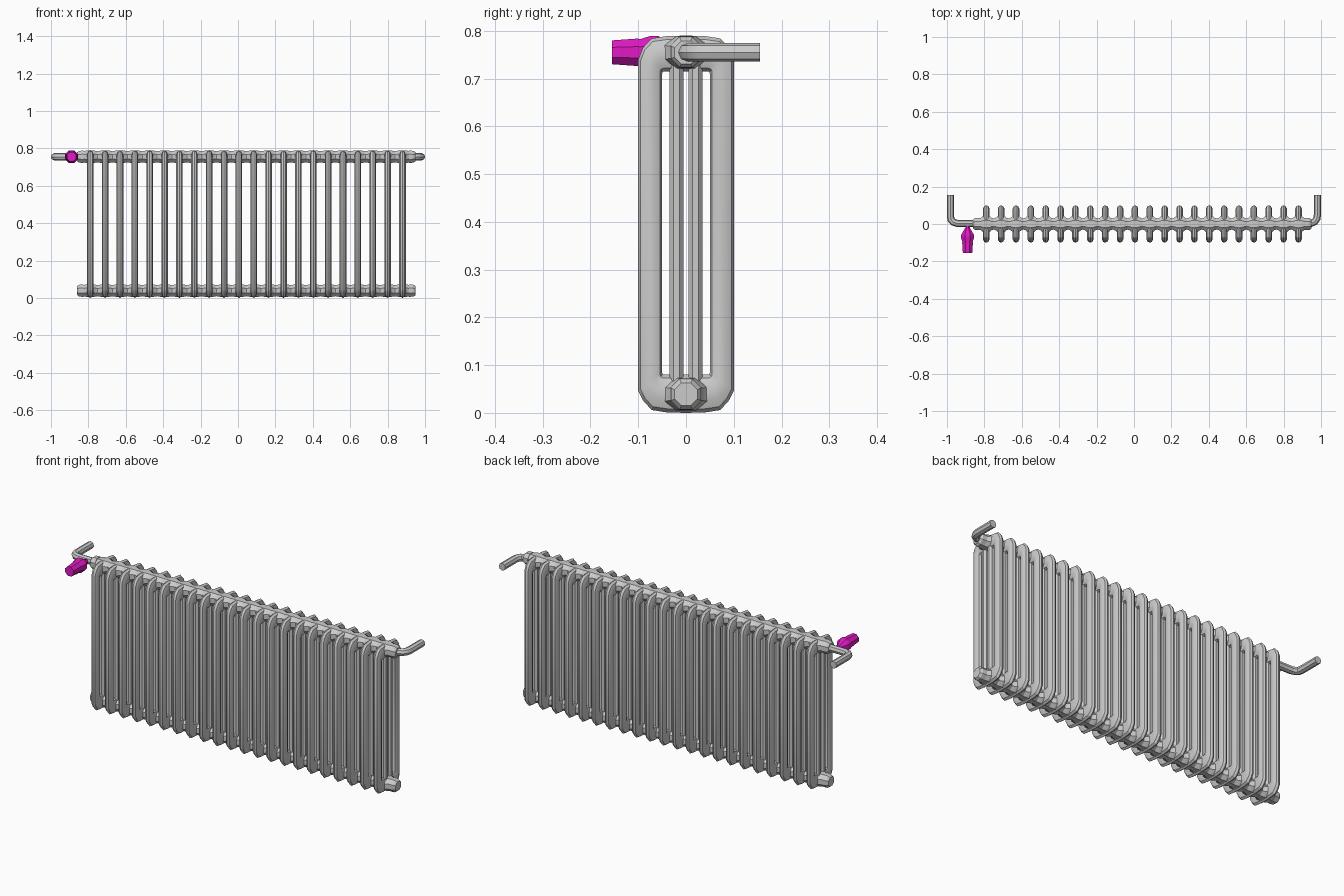
import bpy, bmesh, math
from mathutils import Vector

if "Cube" in bpy.data.objects:
    bpy.data.objects.remove(bpy.data.objects["Cube"])

COUNT, STEP, X0 = 22, 0.0795, -0.79
TOP, BOT = 0.755, 0.039


def skin(name, rings, closed=False):
    """Skin a list of equal-length point rings into a mesh object."""
    bm = bmesh.new()
    vs = [[bm.verts.new(p) for p in r] for r in rings]
    n = len(vs[0])
    pairs = list(zip(vs, vs[1:])) + ([(vs[-1], vs[0])] if closed else [])
    for a, b in pairs:
        for i in range(n):
            j = (i + 1) % n
            bm.faces.new((a[i], a[j], b[j], b[i]))
    if not closed:
        bm.faces.new(vs[0])
        bm.faces.new(vs[-1])
    bmesh.ops.remove_doubles(bm, verts=bm.verts, dist=1e-5)
    bmesh.ops.recalc_face_normals(bm, faces=bm.faces)
    me = bpy.data.meshes.new(name)
    bm.to_mesh(me)
    bm.free()
    ob = bpy.data.objects.new(name, me)
    bpy.context.collection.objects.link(ob)
    return smooth(ob)


def smooth(ob):
    bpy.ops.object.select_all(action='DESELECT')
    bpy.context.view_layer.objects.active = ob
    ob.select_set(True)
    bpy.ops.object.shade_smooth_by_angle(angle=math.radians(30))
    return ob


def turned(name, centre, axis, profile, sides=8):
    """Turn (distance, radius_a, radius_b) rows about the x or y axis."""
    rings = []
    for d, ra, rb in profile:
        ring = []
        for i in range(sides):
            t = 2 * math.pi * (i + 0.5) / sides
            a, b = ra * math.cos(t), rb * math.sin(t)
            off = {'x': (d, a, b), 'y': (a, d, b), 'z': (a, b, d)}[axis]
            ring.append(Vector(centre) + Vector(off))
        rings.append(ring)
    return skin(name, rings)


def repeat(ob):
    m = ob.modifiers.new("sections", 'ARRAY')
    m.count = COUNT
    m.use_relative_offset = False
    m.use_constant_offset = True
    m.constant_offset_displace = (STEP, 0, 0)


# section frame: oval tube between an outer and an inner outline
half = [((0, 0.79), (0, 0.715)), ((0.04, 0.789), (0.03, 0.715)),
        ((0.072, 0.784), (0.046, 0.715)), ((0.09, 0.765), (0.049, 0.714)),
        ((0.1, 0.74), (0.05, 0.71)), ((0.1, 0.046), (0.05, 0.085)),
        ((0.09, 0.026), (0.049, 0.081)), ((0.072, 0.006), (0.046, 0.08)),
        ((0.04, 0.001), (0.03, 0.08)), ((0, 0), (0, 0.08))]
loop = half + [((-o[0], o[1]), (-i[0], i[1])) for o, i in half[-2:0:-1]]
rings = []
for o, i in loop:
    ring = []
    for k in range(10):
        a = 2 * math.pi * k / 10
        t = (1 - math.cos(a)) / 2
        ring.append((X0 + 0.0185 * math.sin(a),
                     i[0] + (o[0] - i[0]) * t, i[1] + (o[1] - i[1]) * t))
    rings.append(ring)
repeat(skin("section_frame", rings, closed=True))

# two inner columns per section
for side, y in (("front", -0.02), ("back", 0.02)):
    repeat(turned("inner_column_" + side, (X0, y, 0), 'z',
                  [(0.06, 0.018, 0.0155), (0.735, 0.018, 0.0155)]))

# hubs joining the sections, with end plugs
for tag, z in (("top", TOP), ("bottom", BOT)):
    repeat(turned("hub_" + tag, (X0, 0, z), 'x',
                  [(-0.04, 0.032, 0.032), (-0.03, 0.035, 0.034),
                   (-0.014, 0.05, 0.037), (0.014, 0.05, 0.037),
                   (0.03, 0.035, 0.034), (0.04, 0.032, 0.032)]))
    for end, x, s in (("left", X0 - 0.035, -1),
                      ("right", X0 + STEP * (COUNT - 1) + 0.035, 1)):
        turned(f"plug_{tag}_{end}", (x, 0, z), 'x',
               [(0, 0.036, 0.036), (s * 0.025, 0.034, 0.034),
                (s * 0.035, 0.026, 0.026)])


# bent supply pipes
def pipe(name, pts):
    cu = bpy.data.curves.new(name, 'CURVE')
    cu.dimensions = '3D'
    cu.bevel_depth = 0.0195
    cu.bevel_resolution = 2
    cu.use_fill_caps = True
    sp = cu.splines.new('POLY')
    sp.points.add(len(pts) - 1)
    for p, (x, y) in zip(sp.points, pts):
        p.co = (x, y, TOP, 1)
    ob = bpy.data.objects.new(name, cu)
    bpy.context.collection.objects.link(ob)
    smooth_target = ob
    bpy.ops.object.select_all(action='DESELECT')
    bpy.context.view_layer.objects.active = ob
    ob.select_set(True)
    bpy.ops.object.convert(target='MESH')
    smooth(bpy.context.view_layer.objects.active)


pipe("pipe_left", [(-0.84, 0.003), (-0.945, 0.003), (-0.967, 0.01),
                   (-0.978, 0.022), (-0.981, 0.04), (-0.981, 0.155)])
pipe("pipe_right", [(0.92, 0), (0.945, 0.003), (0.967, 0.013),
                    (0.978, 0.03), (0.981, 0.05), (0.981, 0.155)])

# thermostat valve knob
knob = turned("valve_knob", (-0.89, 0, TOP), 'y',
              [(-r[0], r[1], r[1]) for r in
               ((0.005, 0.012), (0.02, 0.013), (0.045, 0.029), (0.058, 0.037),
                (0.075, 0.037), (0.095, 0.03), (0.103, 0.031), (0.155, 0.027))])
mat = bpy.data.materials.new("magenta")
mat.diffuse_color = (0.75, 0.01, 0.55, 1)
mat.use_nodes = True
mat.node_tree.nodes["Principled BSDF"].inputs["Base Color"].default_value = mat.diffuse_color
knob.data.materials.append(mat)
